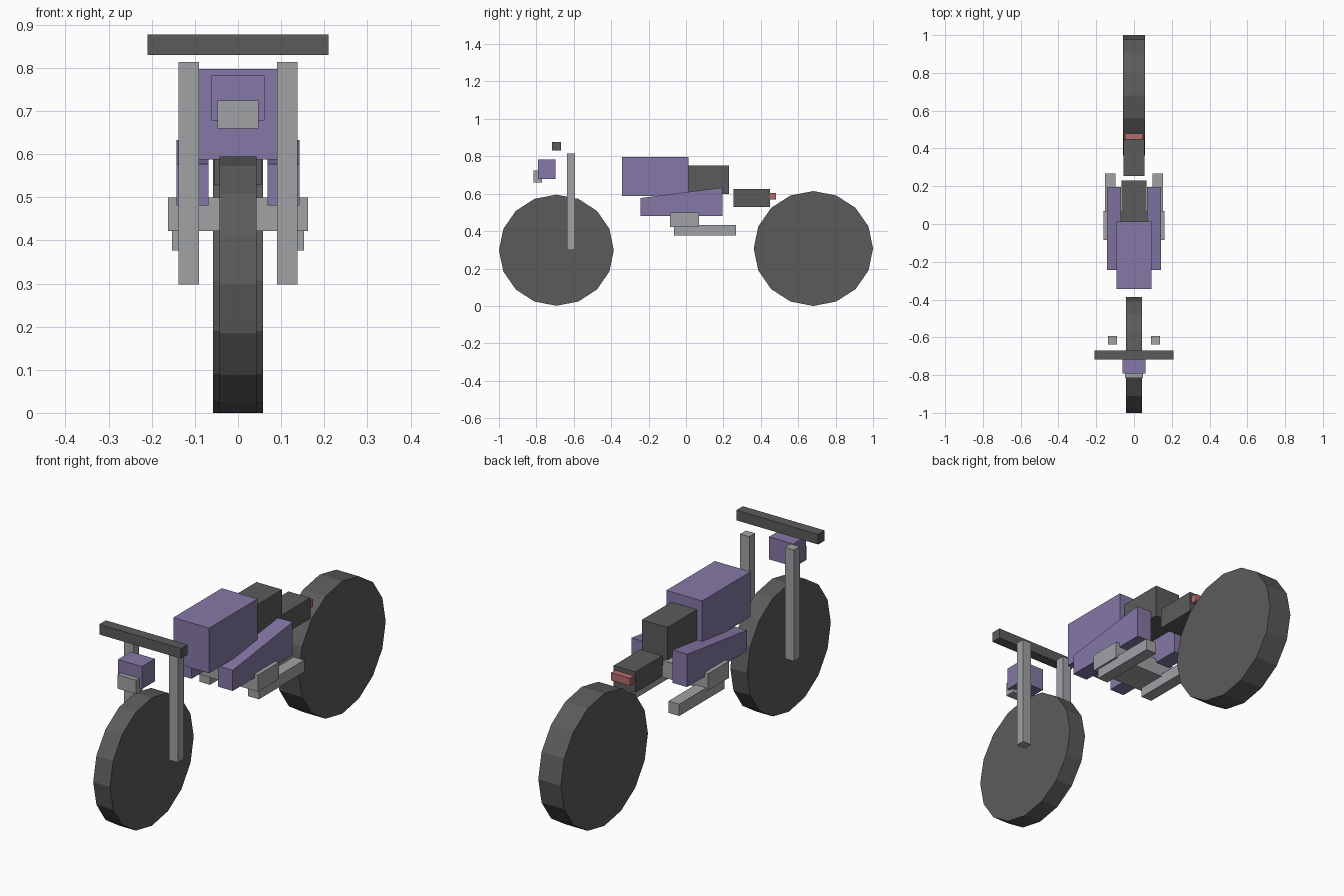
import bpy, bmesh, math

if "Cube" in bpy.data.objects:
    bpy.data.objects.remove(bpy.data.objects["Cube"])


def material(name, rgb):
    m = bpy.data.materials.new(name)
    m.diffuse_color = (*rgb, 1)
    m.use_nodes = True
    m.node_tree.nodes["Principled BSDF"].inputs["Base Color"].default_value = m.diffuse_color
    return m


DARK = material("dark grey", (0.105, 0.105, 0.107))
GREY = material("light grey", (0.35, 0.36, 0.375))
PURPLE = material("purple", (0.235, 0.19, 0.38))
RED = material("red", (0.46, 0.15, 0.155))


def prism(name, x0, x1, profile, mat):
    """Extrude a (y, z) outline from x0 to x1."""
    bm = bmesh.new()
    face = bm.faces.new([bm.verts.new((x0, y, z)) for y, z in profile])
    ext = bmesh.ops.extrude_face_region(bm, geom=[face])["geom"]
    bmesh.ops.translate(bm, vec=(x1 - x0, 0, 0),
                        verts=[v for v in ext if isinstance(v, bmesh.types.BMVert)])
    bmesh.ops.recalc_face_normals(bm, faces=bm.faces)
    mesh = bpy.data.meshes.new(name)
    bm.to_mesh(mesh)
    bm.free()
    mesh.materials.append(mat)
    obj = bpy.data.objects.new(name, mesh)
    bpy.context.collection.objects.link(obj)
    return obj


def box(name, x0, x1, y0, y1, z0, z1, mat):
    return prism(name, x0, x1, [(y0, z0), (y1, z0), (y1, z1), (y0, z1)], mat)


def wheel(name, half_width, y, z, ry, rz):
    ring = [(y + ry * math.cos(i * math.tau / 16), z + rz * math.sin(i * math.tau / 16))
            for i in range(16)]
    prism(name, -half_width, half_width, ring, DARK)


# Wheels
wheel("front_wheel", 0.043, -0.693, 0.298, 0.307, 0.297)
wheel("rear_wheel", 0.058, 0.681, 0.307, 0.319, 0.307)

# Steering and headlight
box("handlebar", -0.21, 0.21, -0.717, -0.669, 0.83, 0.877, DARK)
box("headlight_housing", -0.062, 0.062, -0.792, -0.697, 0.678, 0.782, PURPLE)
box("headlight", -0.048, 0.048, -0.815, -0.77, 0.66, 0.724, GREY)

# Body
box("fuel_tank", -0.092, 0.092, -0.343, 0.013, 0.588, 0.797, PURPLE)
box("seat", -0.066, 0.066, 0.008, 0.23, 0.598, 0.75, DARK)
box("tail", -0.056, 0.056, 0.253, 0.45, 0.529, 0.625, DARK)
box("tail_light", -0.048, 0.048, 0.45, 0.48, 0.57, 0.605, RED)
box("engine", -0.162, 0.162, -0.085, 0.07, 0.422, 0.5, GREY)

# Paired parts on both sides
for s, side in ((1, "right"), (-1, "left")):
    box(f"fork_{side}", s * 0.091, s * 0.138, -0.637, -0.594, 0.298, 0.814, GREY)
    box(f"exhaust_{side}", s * 0.098, s * 0.153, -0.065, 0.268, 0.377, 0.432, GREY)
    prism(f"side_panel_{side}", s * 0.068, s * 0.143,
          [(-0.243, 0.481), (0.196, 0.481), (0.196, 0.633), (-0.243, 0.577)], PURPLE)
